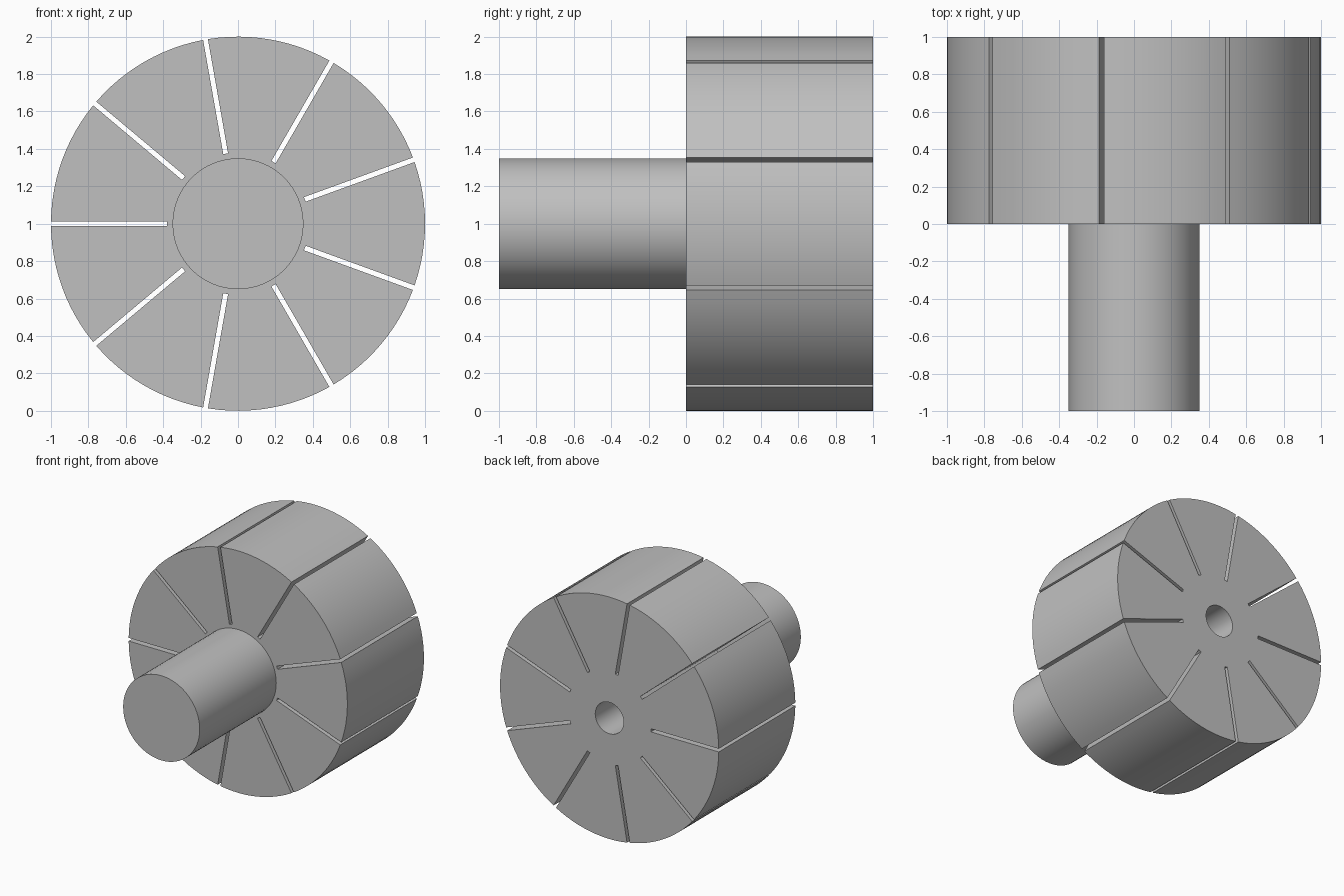
import bpy
import bmesh
from math import sin, cos, pi, asin, sqrt, radians

cube = bpy.data.objects.get("Cube")
if cube:
    bpy.data.objects.remove(cube, do_unlink=True)

SLOTS = 9
DRUM_R, SHAFT_R, BORE_R = 1.0, 0.35, 0.13
SLOT_INNER, SLOT_HALF = 0.38, 0.013
ARC_STEPS = 12

grey = bpy.data.materials.new("plain grey")
grey.use_nodes = True
colour = (0.53, 0.53, 0.53, 1)
grey.diffuse_color = colour
grey.node_tree.nodes["Principled BSDF"].inputs["Base Color"].default_value = colour


def circle(radius, count=64):
    return [(radius * cos(2 * pi * i / count), radius * sin(2 * pi * i / count))
            for i in range(count)]


def slotted_outline():
    """Outer rim with a narrow radial slot at the start of each sector."""
    points = []
    step = 2 * pi / SLOTS
    edge = asin(SLOT_HALF / DRUM_R)
    for k in range(SLOTS):
        a = pi + k * step
        # slot floor corners, then the rim arc up to the next slot
        for side in (-1, 1):
            points.append((SLOT_INNER * cos(a) - side * SLOT_HALF * sin(a),
                           SLOT_INNER * sin(a) + side * SLOT_HALF * cos(a)))
        for i in range(ARC_STEPS + 1):
            t = a + edge + (step - 2 * edge) * i / ARC_STEPS
            points.append((DRUM_R * cos(t), DRUM_R * sin(t)))
    return points


def add_ring(bm, points, y):
    verts = [bm.verts.new((x, y, z + 1)) for x, z in points]
    edges = [bm.edges.new((v, verts[i - 1])) for i, v in enumerate(verts)]
    return verts, edges


def bridge(bm, a, b):
    for i in range(len(a)):
        bm.faces.new((a[i - 1], a[i], b[i], b[i - 1]))


def finish(bm, name):
    bmesh.ops.recalc_face_normals(bm, faces=bm.faces)
    mesh = bpy.data.meshes.new(name)
    bm.to_mesh(mesh)
    bm.free()
    mesh.materials.append(grey)
    obj = bpy.data.objects.new(name, mesh)
    bpy.context.collection.objects.link(obj)
    bpy.ops.object.select_all(action='DESELECT')
    obj.select_set(True)
    bpy.context.view_layer.objects.active = obj
    bpy.ops.object.shade_smooth_by_angle(angle=radians(30))
    return obj


# Slotted drum with a blind bore in its back and a stepped opening for the shaft
bm = bmesh.new()
front, front_edges = add_ring(bm, slotted_outline(), 0)
back, back_edges = add_ring(bm, slotted_outline(), 1)
seat, seat_edges = add_ring(bm, circle(SHAFT_R), 0)
mouth, mouth_edges = add_ring(bm, circle(BORE_R), 1)
floor, floor_edges = add_ring(bm, circle(BORE_R), 0)
for edges in (front_edges + seat_edges, back_edges + mouth_edges):
    bmesh.ops.triangle_fill(bm, edges=edges, use_beauty=True, use_dissolve=False)
bridge(bm, front, back)
bridge(bm, mouth, floor)
bm.faces.new(floor)
finish(bm, "slotted_drum")

# Solid shaft projecting from the front of the drum
bm = bmesh.new()
tip, tip_edges = add_ring(bm, circle(SHAFT_R), -1)
root, root_edges = add_ring(bm, circle(SHAFT_R), 0)
bridge(bm, tip, root)
bm.faces.new(tip)
shaft = finish(bm, "shaft")
